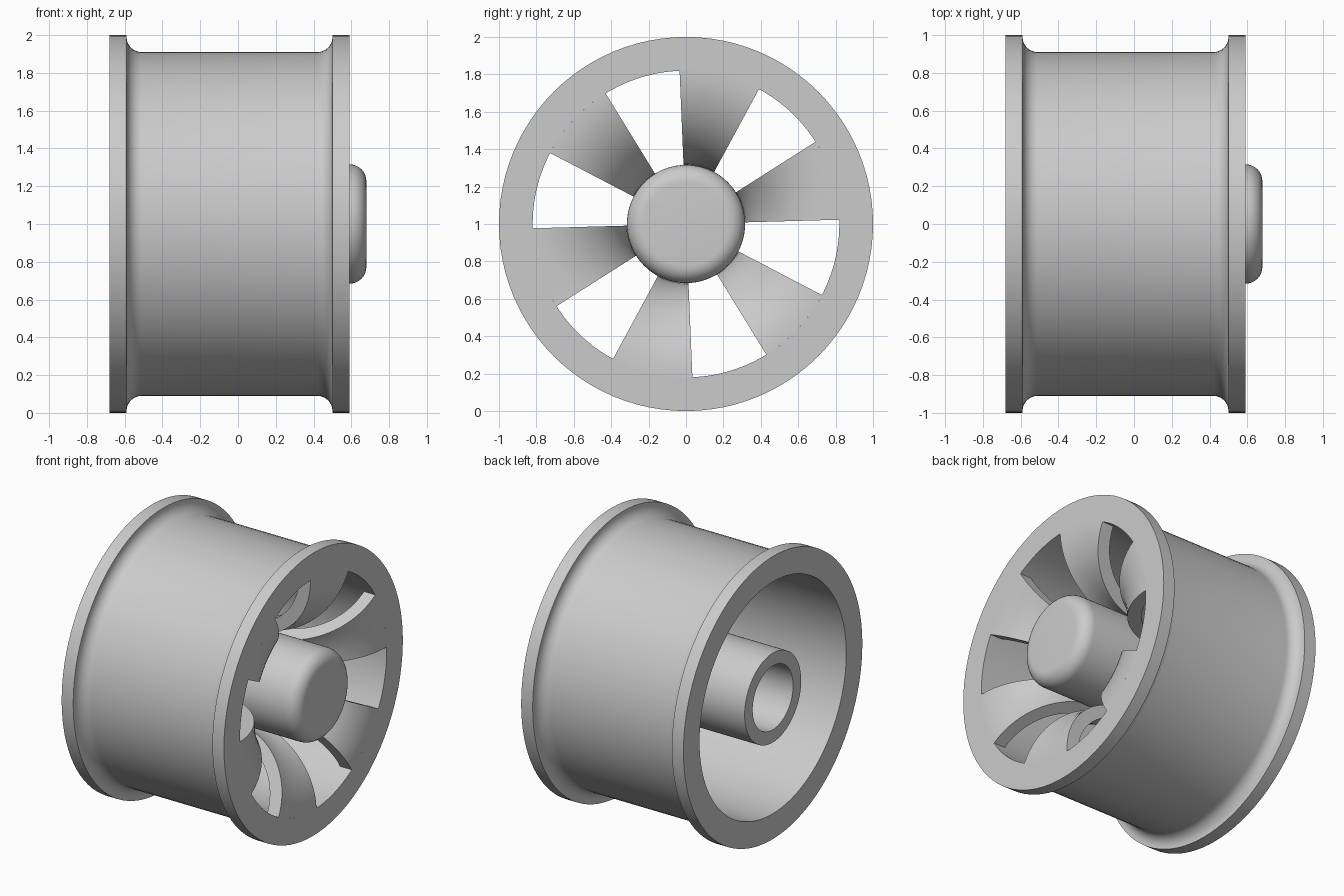
import bpy, bmesh
from math import sin, cos, pi, radians

cube = bpy.data.objects.get("Cube")
if cube:
    bpy.data.objects.remove(cube)

metal = bpy.data.materials.new("grey metal")
metal.use_nodes = True
GREY = (0.6, 0.6, 0.6, 1)
metal.diffuse_color = GREY
metal.node_tree.nodes["Principled BSDF"].inputs["Base Color"].default_value = GREY

# Main sizes along the axle (x) and outward from it
BACK, FRONT, CAP = -0.68, 0.59, 0.68
WALL = 0.09
INNER, HUB = 0.82, 0.316
CENTRE_Z = 1.0


def arc(cx, cr, radius, start, end, steps):
    """Points (x, r) on a circle; 0 degrees is +x, 90 is outward."""
    angles = [radians(start + (end - start) * i / steps) for i in range(steps + 1)]
    return [(cx + radius * cos(a), cr + radius * sin(a)) for a in angles]


def lathe(name, profile, start=0, end=360, steps=96):
    """Turn a closed (x, r) profile about the axle, fully or by a sector."""
    full = end - start == 360
    bm = bmesh.new()
    rings = []
    for i in range(steps if full else steps + 1):
        a = radians(start + (end - start) * i / steps)
        rings.append([bm.verts.new((x, r * cos(a), CENTRE_Z + r * sin(a)))
                      for x, r in profile])
    n = len(profile)
    for i in range(steps):
        a, b = rings[i], rings[(i + 1) % len(rings)]
        for j in range(n):
            k = (j + 1) % n
            if profile[j][1] or profile[k][1]:
                bm.faces.new((a[j], a[k], b[k], b[j]))
    if not full:
        bm.faces.new(rings[0])
        bm.faces.new(rings[-1])
    bmesh.ops.remove_doubles(bm, verts=bm.verts, dist=1e-5)
    bmesh.ops.recalc_face_normals(bm, faces=bm.faces)
    mesh = bpy.data.meshes.new(name)
    bm.to_mesh(mesh)
    bm.free()
    mesh.materials.append(metal)
    obj = bpy.data.objects.new(name, mesh)
    bpy.context.collection.objects.link(obj)
    bpy.ops.object.select_all(action="DESELECT")
    obj.select_set(True)
    bpy.context.view_layer.objects.active = obj
    bpy.ops.object.shade_smooth_by_angle(angle=radians(30))
    return obj


# Barrel with a flange at each end and filleted corners
FILLET = 0.08
back_in, front_in = BACK + WALL, FRONT - WALL
barrel = [(BACK, INNER), (BACK, 1), (back_in, 1)]
barrel += arc(back_in + FILLET, 0.99, FILLET, 180, 270, 8)
barrel += arc(front_in - FILLET, 0.99, FILLET, 270, 360, 8)
barrel += [(front_in, 1), (FRONT, 1), (FRONT, INNER)]
lathe("rim_barrel", barrel)

# Hub tube, open at the back, with a rounded closed cap
BORE = HUB - WALL
hub = [(BACK, BORE), (BACK, HUB)]
hub += arc(CAP - WALL, HUB - WALL, WALL, 90, 0, 8)
hub += [(CAP, 0), (FRONT, 0), (FRONT, BORE)]
lathe("hub", hub)

# Six spokes, each a sector of a trumpet-shaped shell
SWEEP = INNER - HUB
bend_x = FRONT - SWEEP
spoke = arc(bend_x, INNER, SWEEP, 0, -90, 20)
spoke += arc(bend_x, INNER, SWEEP - WALL, -90, 0, 20)
for i in range(6):
    first = 61.6 + 60 * i
    lathe(f"spoke_{i + 1}", spoke, first, first + 30.8, 10)
